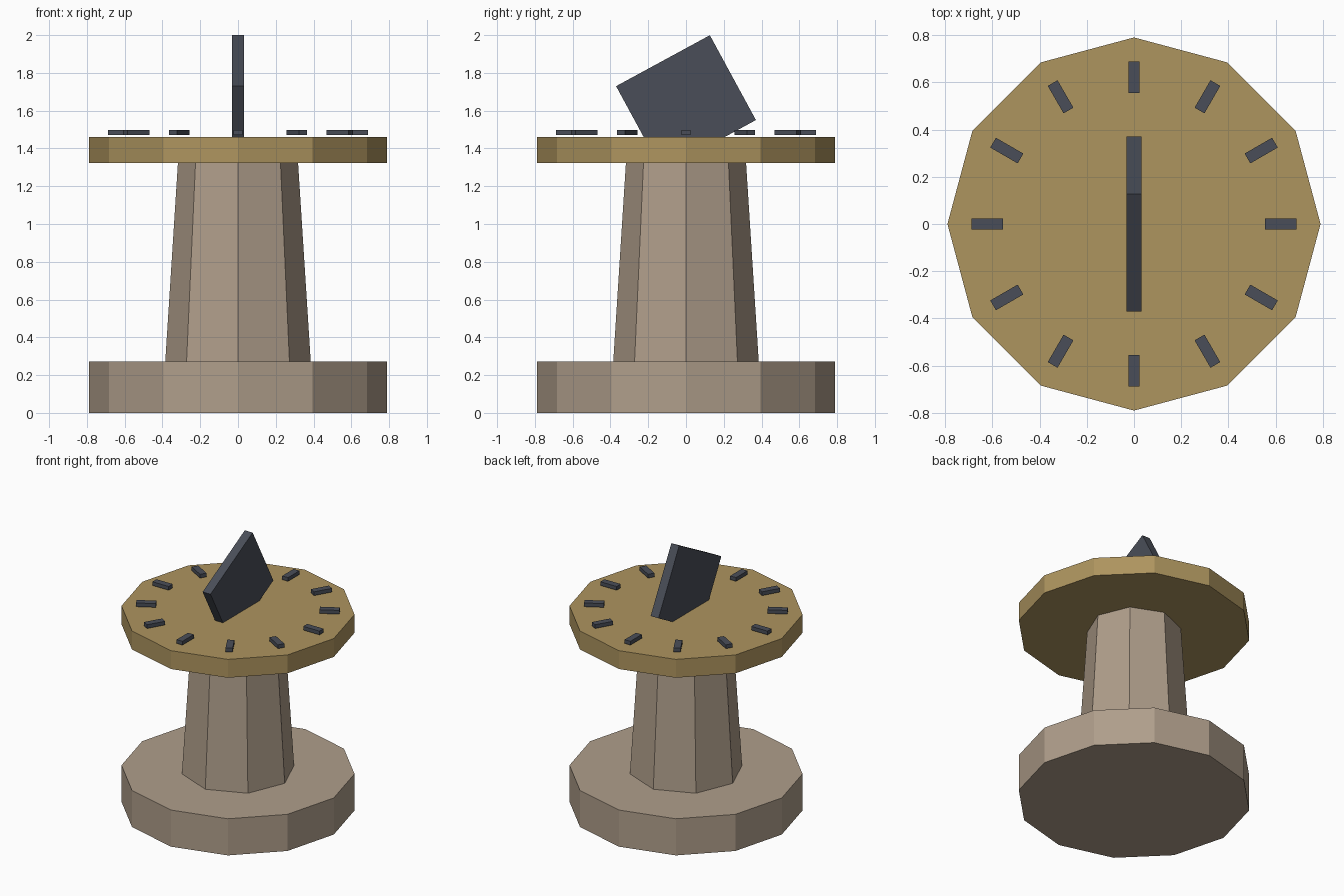
import bpy, math
from mathutils import Matrix

if "Cube" in bpy.data.objects:
    bpy.data.objects.remove(bpy.data.objects["Cube"])


def material(name, rgb):
    m = bpy.data.materials.new(name)
    m.diffuse_color = (*rgb, 1.0)
    m.use_nodes = True
    m.node_tree.nodes["Principled BSDF"].inputs["Base Color"].default_value = m.diffuse_color
    return m


STONE = material("warm stone", (0.43, 0.342, 0.258))
BRASS = material("aged brass", (0.42, 0.298, 0.114))
IRON = material("dark iron", (0.068, 0.076, 0.098))


def finish(obj, name, mat):
    obj.name = name
    obj.data.name = name
    obj.data.materials.append(mat)
    return obj


def prism(name, sides, r_bottom, r_top, z0, z1, mat):
    bpy.ops.mesh.primitive_cone_add(vertices=sides, radius1=r_bottom, radius2=r_top,
                                    depth=z1 - z0, location=(0, 0, (z0 + z1) / 2))
    return finish(bpy.context.object, name, mat)


def box(name, size, loc, rot, mat):
    bpy.ops.mesh.primitive_cube_add(size=1, location=loc, rotation=rot)
    obj = bpy.context.object
    obj.data.transform(Matrix.Diagonal((*size, 1)))
    return finish(obj, name, mat)


# Plinth, tapered column and dial plate
prism("base", 12, 0.79, 0.79, 0.0, 0.273, STONE)
prism("column", 8, 0.385, 0.318, 0.273, 1.324, STONE)
prism("dial_plate", 12, 0.79, 0.79, 1.324, 1.461, BRASS)

# Tilted gnomon slab, its lower corner sunk into the plate
box("gnomon", (0.065, 0.565, 0.511), (0, 0, 1.64), (math.radians(28.5), 0, 0), IRON)

# Twelve radial hour markers
for i in range(12):
    a = math.radians(30 * i)
    box(f"hour_marker_{i + 1}", (0.134, 0.048, 0.028),
        (0.622 * math.cos(a), 0.622 * math.sin(a), 1.484), (0, 0, a), IRON)
